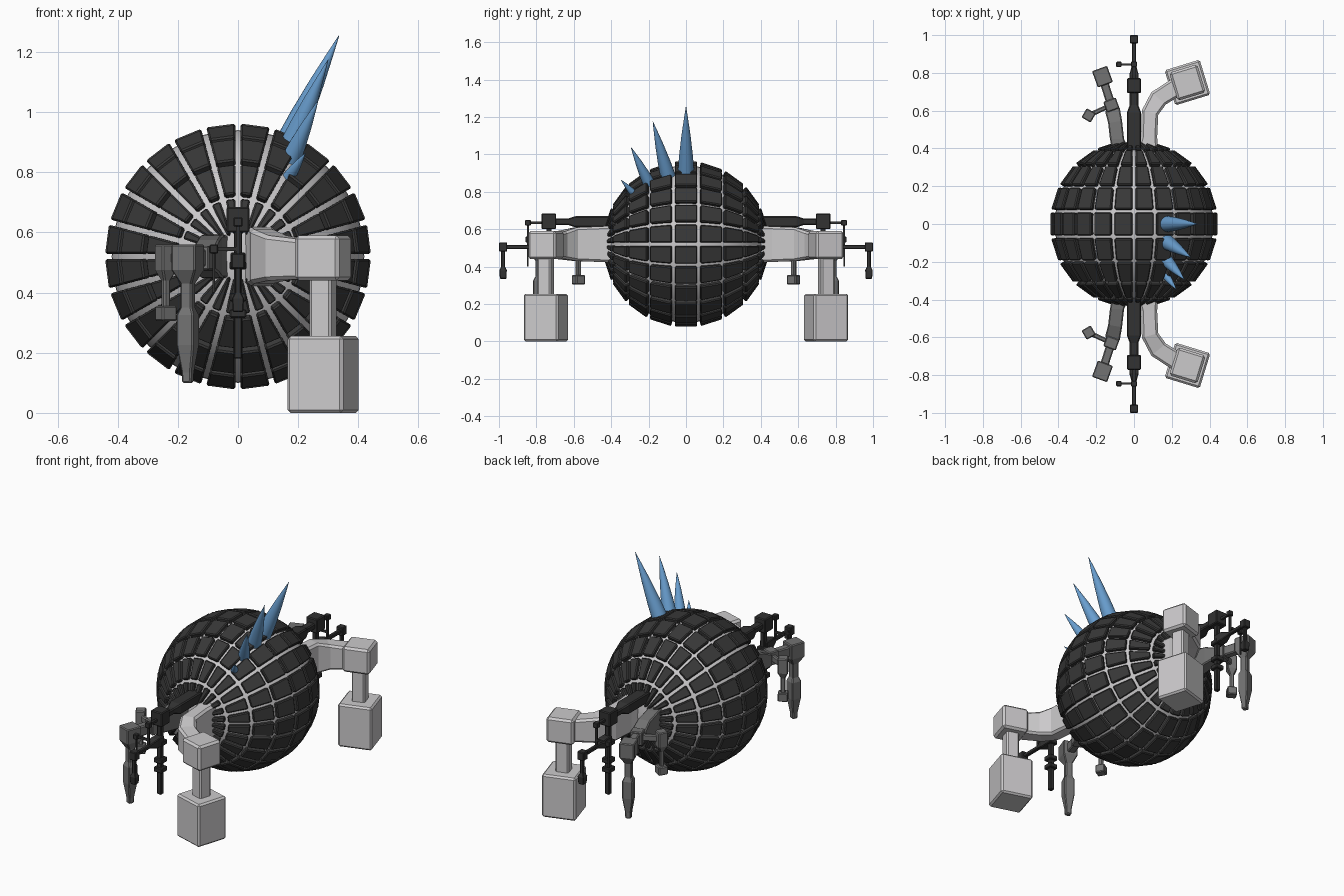
import bpy, bmesh, math
from mathutils import Vector

if "Cube" in bpy.data.objects:
    bpy.data.objects.remove(bpy.data.objects["Cube"])


def material(name, r, g, b):
    m = bpy.data.materials.new(name)
    m.diffuse_color = (r, g, b, 1)
    m.use_nodes = True
    m.node_tree.nodes["Principled BSDF"].inputs["Base Color"].default_value = m.diffuse_color
    return m


LIGHT = material("light grey", 0.60, 0.59, 0.60)
MID = material("mid grey", 0.17, 0.17, 0.17)
DARK = material("dark grey", 0.032, 0.032, 0.032)
PLATE = material("plate charcoal", 0.04, 0.04, 0.04)
BLUE = material("spike blue", 0.14, 0.34, 0.62)
CENTRE = Vector((0, 0, 0.52))


def finish(name, bm, mat, bevel=0.0):
    bmesh.ops.recalc_face_normals(bm, faces=bm.faces)
    me = bpy.data.meshes.new(name)
    bm.to_mesh(me)
    bm.free()
    me.materials.append(mat)
    ob = bpy.data.objects.new(name, me)
    bpy.context.collection.objects.link(ob)
    if bevel:
        mod = ob.modifiers.new("bevel", 'BEVEL')
        mod.width, mod.segments, mod.limit_method = bevel, 1, 'ANGLE'
        mod.angle_limit = math.radians(40)
    return ob


def loft(bm, rings):
    """Skin closed rings of points into a capped solid."""
    rings = [[bm.verts.new(p) for p in r] for r in rings]
    n = len(rings[0])
    for a, b in zip(rings, rings[1:]):
        for i in range(n):
            bm.faces.new((a[i], a[(i + 1) % n], b[(i + 1) % n], b[i]))
    bm.faces.new(rings[0][::-1])
    bm.faces.new(rings[-1])


CORNERS = ((-.5, -.5), (.5, -.5), (.5, .5), (-.5, .5))


def limb(name, sections, mat, bevel=0.006, vertical=False):
    """Rectangular limb made for front and back sides.
    Section: x, y, z, width, depth/height, yaw in degrees (back side values)."""
    for side, s in (("front", -1), ("back", 1)):
        rings = []
        for x, y, z, w, h, yaw in sections:
            a = math.radians(yaw)
            u = Vector((math.cos(a), math.sin(a), 0))
            v = Vector((-math.sin(a), math.cos(a), 0)) if vertical else Vector((0, 0, 1))
            ring = [Vector((x, y, z)) + u * w * i + v * h * j for i, j in CORNERS]
            rings.append([Vector((p.x, p.y * s, p.z)) for p in ring])
        bm = bmesh.new()
        loft(bm, rings)
        finish(f"{side}_{name}", bm, mat, bevel)


def post(name, x, y, profile, mat, yaw=0, bevel=0.005):
    """Vertical limb; profile entries are (z, width, depth)."""
    limb(name, [(x, y, z, w, d, yaw) for z, w, d in profile], mat, bevel, True)


# Core ball with its poles along y
bm = bmesh.new()
bmesh.ops.create_uvsphere(bm, u_segments=48, v_segments=32, radius=0.42)
for v in bm.verts:
    v.co = Vector((v.co.x, -v.co.z, v.co.y)) + CENTRE
for f in bm.faces:
    f.smooth = True
finish("core_ball", bm, LIGHT)

# Armour plates: 9 rows of 24 around the y axis
R_OUT, R_IN, GAP = 0.446, 0.405, 0.009


def ball_point(lat, lon, r):
    return CENTRE + r * Vector((math.cos(lat) * math.cos(lon), math.sin(lat),
                                math.cos(lat) * math.sin(lon)))


bm = bmesh.new()
for row in range(-4, 5):
    lats = [math.radians(row * 18 + e * 9) - e * GAP / R_OUT for e in (-1, 1)]
    for k in range(24):
        mid, half = math.radians(k * 15 + 7.5), math.radians(7.5)
        rings = []
        for r in (R_IN, R_OUT):
            ring = []
            for i, e in ((0, -1), (0, 1), (1, 1), (1, -1)):
                h = half - min(GAP / (R_OUT * math.cos(lats[i])), half * 0.4)
                ring.append(ball_point(lats[i], mid + e * h, r))
            rings.append(ring)
        loft(bm, rings)
finish("armour_plates", bm, PLATE, 0.006)

# Four blue spikes: base, tip, radius
spikes = [((.155, 0, .87), (.336, 0, 1.255), .046),
          ((.165, -.09, .86), (.30, -.177, 1.175), .042),
          ((.17, -.19, .83), (.267, -.295, 1.04), .034),
          ((.17, -.275, .785), (.225, -.348, .865), .021)]
for n, (base, tip, rad) in enumerate(spikes):
    base, tip = Vector(base), Vector(tip)
    q = (tip - base).to_track_quat('Z', 'Y')
    bm = bmesh.new()
    rings = []
    for t, k in ((0, 1), (.3, .82), (.6, .53), (.85, .22), (1, .02)):
        c = base.lerp(tip, t)
        rings.append([c + q @ Vector((math.cos(a) * rad * k, math.sin(a) * rad * k, 0))
                      for a in (i * math.tau / 20 for i in range(20))])
    loft(bm, rings)
    for f in bm.faces:
        f.smooth = len(f.verts) == 4
    finish(f"spike_{n + 1}", bm, BLUE)

# Heavy light-grey arm, shoulder box, leg and foot
limb("heavy_arm", [(.07, .36, .52, .12, .20, 0), (.08, .46, .52, .085, .19, 0),
                   (.085, .59, .52, .09, .18, -15), (.13, .665, .515, .10, .15, -40),
                   (.24, .735, .51, .10, .13, -65)], LIGHT, 0.012)
post("heavy_elbow", .283, .749, [(.44, .155, .155), (.59, .155, .155)], LIGHT, 17, 0.012)
post("heavy_leg", .283, .749, [(.24, .075, .075), (.45, .075, .075)], LIGHT, 17, 0.008)
post("heavy_foot", .283, .749, [(0, .194, .194), (.255, .194, .194)], LIGHT, 17, 0.01)

# Mid-grey arm with a main leg and a small leg
limb("mid_arm", [(-.06, .36, .52, .10, .15, 0), (-.09, .45, .52, .075, .14, 0),
                 (-.10, .54, .52, .075, .11, 10), (-.115, .61, .51, .08, .07, 15)], MID)
post("mid_joint", -.12, .63, [(.475, .07, .06), (.555, .07, .06)], MID, 20)
limb("mid_link", [(-.12, .63, .515, .045, .06, 20), (-.165, .77, .515, .045, .06, 20)], MID)
post("mid_leg", -.167, .78,
     [(.10, .032, .032), (.135, .034, .034), (.225, .06, .06), (.325, .06, .06),
      (.35, .04, .04), (.43, .04, .04), (.475, .085, .092), (.56, .085, .092)], MID, 20)
limb("small_link", [(-.12, .63, .515, .025, .04, 120), (-.24, .575, .515, .025, .04, 120)], MID)
post("small_leg", -.24, .575,
     [(.35, .025, .025), (.44, .025, .025), (.475, .056, .056), (.56, .056, .056)], MID, -30)
post("small_foot", -.24, .575, [(.305, .055, .055), (.355, .055, .055)], MID, -30)

# Dark upper arm and joint box
limb("dark_arm", [(0, .30, .64, .075, .06, 0), (0, .59, .64, .075, .06, 0),
                  (0, .63, .64, .045, .035, 0), (0, .71, .64, .045, .035, 0)], DARK)
post("dark_joint", 0, .733, [(.60, .075, .078), (.685, .075, .078)], DARK)

# Dark collared leg under the joint
post("dark_leg", 0, .733, [(.18, .028, .028), (.61, .028, .028)], DARK, 0, 0.004)
for n, z in enumerate((.33, .385, .49)):
    post(f"dark_leg_collar_{n + 1}", 0, .733,
         [(z - .014, .055, .055), (z + .014, .055, .055)], DARK, 0, 0.004)

# Dark forearm reaching to the tip claw
limb("dark_forearm", [(0, .73, .505, .05, .055, 0), (0, .79, .505, .05, .055, 0),
                      (0, .84, .505, .022, .022, 0), (0, .97, .505, .022, .022, 0)], DARK, 0.004)
post("claw_joint", 0, .978, [(.48, .044, .044), (.53, .044, .044)], DARK, 0, 0.004)
post("claw", 0, .978, [(.335, .034, .034), (.38, .04, .04), (.40, .02, .02),
                       (.49, .02, .02)], DARK, 0, 0.003)

# Thin dark feeler: upper rod, drop rod and side branch
limb("feeler_rod", [(0, .76, .635, .014, .014, 0), (0, .845, .635, .014, .014, 0)], DARK, 0)
post("feeler_joint", 0, .845, [(.62, .03, .03), (.65, .03, .03)], DARK, 0, 0.003)
post("feeler_drop", 0, .845, [(.50, .012, .012), (.63, .012, .012)], DARK, 0, 0)
limb("feeler_branch", [(0, .845, .545, .012, .012, 90), (-.08, .845, .545, .012, .012, 90)], DARK, 0)
post("feeler_box", -.08, .845, [(.53, .028, .028), (.56, .028, .028)], DARK, 0, 0.003)
post("feeler_tip", -.08, .845, [(.40, .008, .008), (.54, .008, .008)], DARK, 0, 0)
